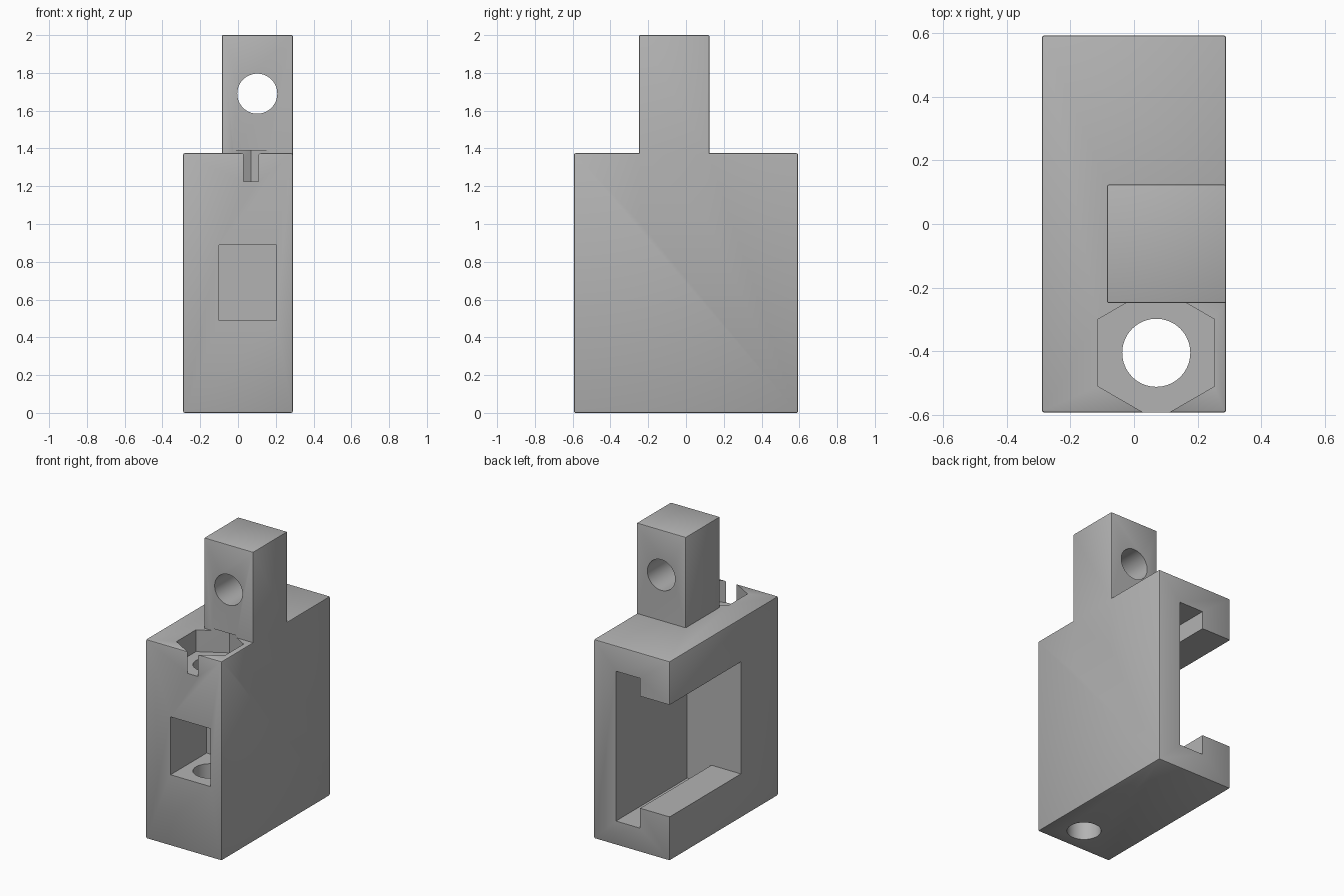
import bpy
import bmesh
from math import pi
from mathutils import Matrix, Vector

default = bpy.data.objects.get("Cube")
if default:
    bpy.data.objects.remove(default, do_unlink=True)

grey = bpy.data.materials.new("plain grey")
grey.use_nodes = True
COLOUR = (0.45, 0.45, 0.45, 1)
grey.diffuse_color = COLOUR
grey.node_tree.nodes["Principled BSDF"].inputs["Base Color"].default_value = COLOUR


def add_object(name, bm):
    bmesh.ops.recalc_face_normals(bm, faces=bm.faces)
    mesh = bpy.data.meshes.new(name)
    bm.to_mesh(mesh)
    bm.free()
    mesh.materials.append(grey)
    obj = bpy.data.objects.new(name, mesh)
    bpy.context.collection.objects.link(obj)
    return obj


def box(name, x, y, z, bevel=0):
    """Box between (min, max) limits on each axis, with softened edges."""
    bm = bmesh.new()
    size = Vector([b - a for a, b in (x, y, z)])
    centre = Vector([(a + b) / 2 for a, b in (x, y, z)])
    bmesh.ops.create_cube(bm, size=1, matrix=Matrix.Translation(centre) @ Matrix.Diagonal(size).to_4x4())
    if bevel:
        bmesh.ops.bevel(bm, geom=bm.edges[:], offset=bevel, segments=2,
                        profile=0.5, affect="EDGES")
    return add_object(name, bm)


def prism(name, centre, radius, length, sides, turn):
    """Cylinder or prism, turned from the z axis by a rotation matrix."""
    bm = bmesh.new()
    bmesh.ops.create_cone(bm, cap_ends=True, segments=sides, radius1=radius,
                          radius2=radius, depth=length,
                          matrix=Matrix.Translation(centre) @ turn)
    return add_object(name, bm)


def combine(target, tool, operation):
    mod = target.modifiers.new(tool.name, "BOOLEAN")
    mod.operation = operation
    mod.solver = "EXACT"
    mod.object = tool
    bpy.context.view_layer.objects.active = target
    bpy.ops.object.modifier_apply(modifier=mod.name)
    bpy.data.objects.remove(tool, do_unlink=True)


# Main block with the square post rising flush with its left side
housing = box("housing", (-0.29, 0.29), (-0.593, 0.593), (0, 1.375), 0.008)
post = box("post", (-0.085, 0.29), (-0.249, 0.124), (1.0, 2.0), 0.006)
combine(housing, post, "UNION")

BOLT_X, BOLT_Y = 0.07, -0.405
cutters = [
    # T-shaped channel, open to the back and the right side
    box("channel", (-0.065, 0.12), (-0.185, 0.8), (0.165, 1.2)),
    box("channel_mouth", (-0.5, 0.05), (-0.185, 0.8), (0.303, 1.077)),
    # Blind window in the front
    box("window", (-0.1, 0.205), (-0.8, -0.2), (0.49, 0.89)),
    # Hexagonal nut pocket and the bolt hole below it
    prism("nut_pocket", (BOLT_X, BOLT_Y, 1.3075), 0.211, 0.165, 6, Matrix.Rotation(pi / 6 * 3, 4, "Z")),
    prism("bolt_hole", (BOLT_X, BOLT_Y, 0.6), 0.107, 1.4, 64, Matrix.Identity(4)),
    # Cross hole through the post
    prism("post_hole", (0.102, -0.06, 1.69), 0.106, 1, 64, Matrix.Rotation(pi / 2, 4, "X")),
]

# Make sure the nut pocket points towards the front and back
pocket = cutters[3]
if max(v.co.y for v in pocket.data.vertices) < BOLT_Y + 0.2:
    pocket.data.transform(Matrix.Translation((BOLT_X, BOLT_Y, 0))
                          @ Matrix.Rotation(pi / 6, 4, "Z")
                          @ Matrix.Translation((-BOLT_X, -BOLT_Y, 0)))

for cutter in cutters:
    combine(housing, cutter, "DIFFERENCE")

# Smooth round holes and softened edges, keep corners sharp
bpy.ops.object.select_all(action="DESELECT")
housing.select_set(True)
bpy.context.view_layer.objects.active = housing
bpy.ops.object.shade_smooth_by_angle(angle=pi / 6)
